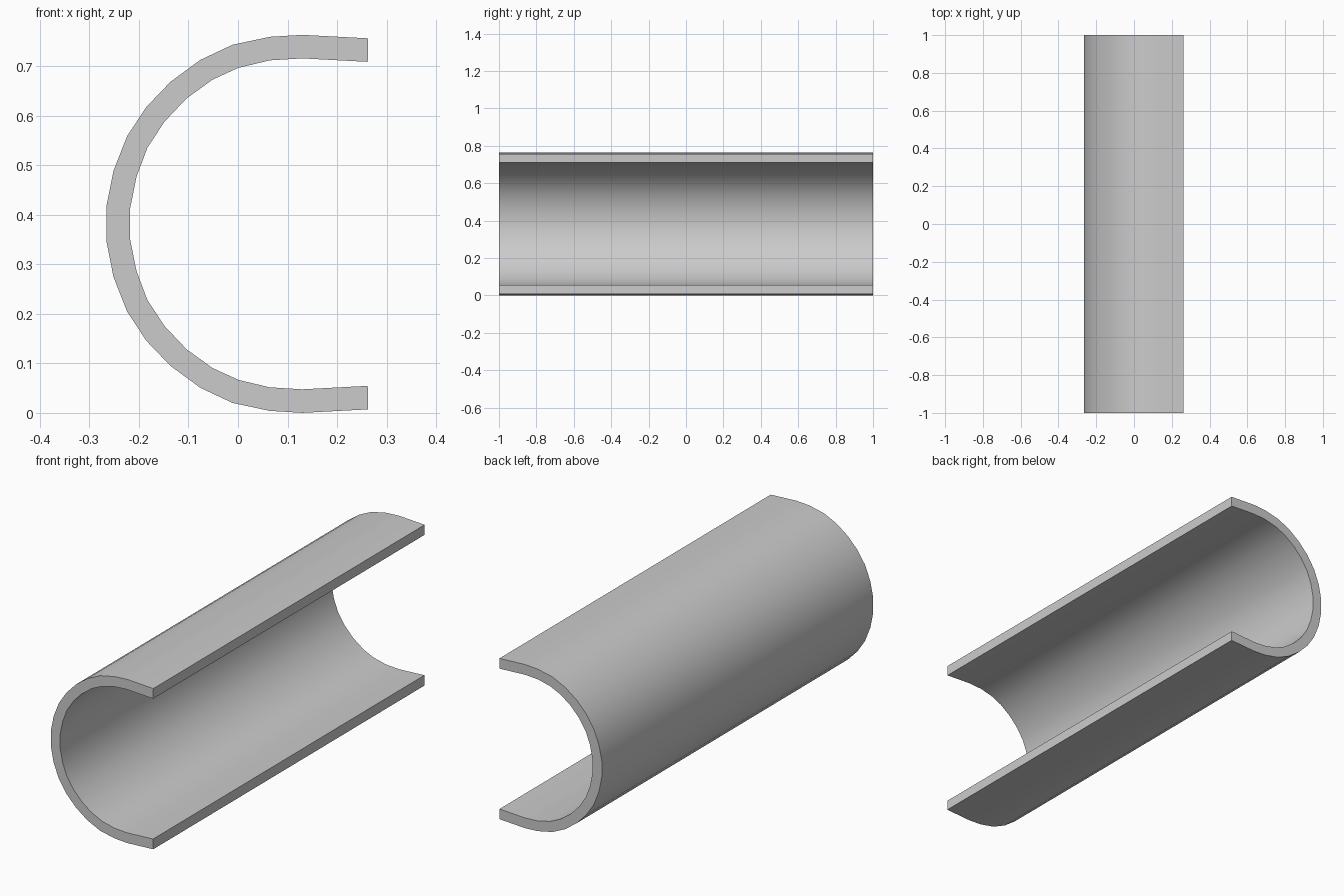
import bpy, bmesh
from mathutils import Vector

if "Cube" in bpy.data.objects:
    bpy.data.objects.remove(bpy.data.objects["Cube"])

MID_Z = 0.3818   # mirror line of the C-shaped section
LENGTH = 2.0

# Upper half of the section, from the open lip round to the back
outer = [(0.263, 0.7565), (0.130, 0.7635), (0.064, 0.7595), (-0.011, 0.7435),
         (-0.076, 0.713), (-0.136, 0.669), (-0.185, 0.618), (-0.224, 0.559),
         (-0.2515, 0.489), (-0.2655, 0.4186)]
inner = [(0.262, 0.709), (0.130, 0.716), (0.064, 0.712), (0.001, 0.697),
         (-0.0515, 0.673), (-0.104, 0.635), (-0.1485, 0.588), (-0.183, 0.5355),
         (-0.205, 0.477), (-0.218, 0.4125)]


def mirrored(half):
    return half + [(x, 2 * MID_Z - z) for x, z in reversed(half)]


# Half-open pipe: closed section extruded along y
bm = bmesh.new()
section = mirrored(outer) + mirrored(inner)[::-1]
face = bm.faces.new([bm.verts.new((x, -LENGTH / 2, z)) for x, z in section])
result = bmesh.ops.extrude_face_region(bm, geom=[face], use_keep_orig=True)
new_verts = [g for g in result["geom"] if isinstance(g, bmesh.types.BMVert)]
bmesh.ops.translate(bm, verts=new_verts, vec=Vector((0, LENGTH, 0)))
bmesh.ops.recalc_face_normals(bm, faces=bm.faces)

mesh = bpy.data.meshes.new("half_pipe")
bm.to_mesh(mesh)
bm.free()
half_pipe = bpy.data.objects.new("half_pipe", mesh)
bpy.context.collection.objects.link(half_pipe)

# Smooth curved walls, crisp rims
bpy.context.view_layer.objects.active = half_pipe
half_pipe.select_set(True)
bpy.ops.object.shade_smooth_by_angle()
